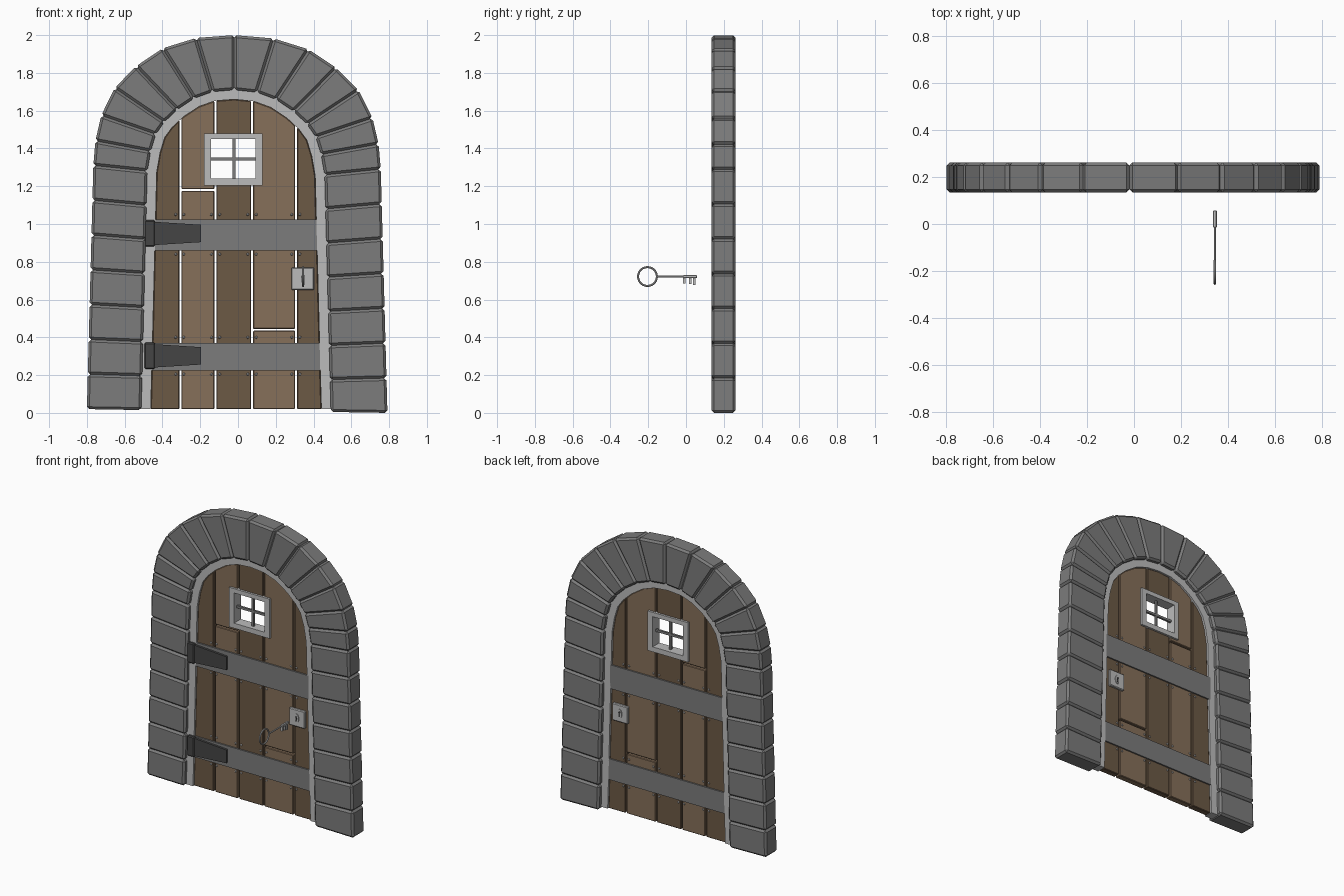
import bpy, bmesh, math
from mathutils import Vector, Matrix

if "Cube" in bpy.data.objects:
    bpy.data.objects.remove(bpy.data.objects["Cube"])


def material(name, r, g, b):
    m = bpy.data.materials.new(name)
    m.diffuse_color = (r, g, b, 1)
    m.use_nodes = True
    m.node_tree.nodes["Principled BSDF"].inputs["Base Color"].default_value = m.diffuse_color
    return m


STONE = material("stone", .2, .2, .2)
IRON = material("iron", .2, .2, .2)
DARK = material("dark_iron", .06, .06, .06)
PALE = material("pale_metal", .5, .5, .5)
WOOD = [material("wood_dark", .15, .1, .06), material("wood_light", .24, .16, .1)]


def finish(name, bm, mat, bevel=0):
    bmesh.ops.recalc_face_normals(bm, faces=bm.faces)
    me = bpy.data.meshes.new(name)
    bm.to_mesh(me)
    bm.free()
    ob = bpy.data.objects.new(name, me)
    bpy.context.collection.objects.link(ob)
    me.materials.append(mat)
    if bevel:
        md = ob.modifiers.new("bevel", 'BEVEL')
        md.width, md.segments = bevel, 1
        md.limit_method, md.angle_limit = 'ANGLE', math.radians(35)
    return ob


def prism(name, polys, y0, y1, mat, bevel=0):
    """Extrude touching (x, z) polygons from y0 to y1 as one closed solid."""
    bm, verts, edges = bmesh.new(), {}, {}

    def v(p, y):
        k = (round(p[0], 5), y, round(p[1], 5))
        if k not in verts:
            verts[k] = bm.verts.new(k)
        return verts[k]
    for poly in polys:
        bm.faces.new([v(p, y0) for p in poly])
        bm.faces.new([v(p, y1) for p in reversed(poly)])
        for a, b in zip(poly, poly[1:] + poly[:1]):
            k = frozenset((v(a, y0), v(b, y0)))
            edges.setdefault(k, []).append((a, b))
    for used in edges.values():
        if len(used) == 1:
            a, b = used[0]
            bm.faces.new([v(b, y0), v(a, y0), v(a, y1), v(b, y1)])
    return finish(name, bm, mat, bevel)


def rect(x0, x1, z0, z1):
    return [(x0, z0), (x1, z0), (x1, z1), (x0, z1)]


def box(name, x0, x1, y0, y1, z0, z1, mat, bevel=0):
    return prism(name, [rect(x0, x1, z0, z1)], y0, y1, mat, bevel)


def band(a, b, closed=False):
    n = len(a)
    return [[a[i], a[(i + 1) % n], b[(i + 1) % n], b[i]] for i in range(n if closed else n - 1)]


def clip(poly, axis, sign, val):
    """Keep the part of a polygon where sign * (coord - val) >= 0."""
    out = []
    for a, b in zip(poly, poly[1:] + poly[:1]):
        da, db = sign * (a[axis] - val), sign * (b[axis] - val)
        if da >= 0:
            out.append(a)
        if da * db < 0:
            t = da / (da - db)
            out.append((a[0] + t * (b[0] - a[0]), a[1] + t * (b[1] - a[1])))
    return out


# Arch joints from crown to spring line: outer (dx, z), inner (dx, z)
joints = [(0, 2.0, 0, 1.71), (.201, 1.985, .115, 1.70), (.379, 1.93, .212, 1.665),
          (.52, 1.835, .302, 1.605), (.633, 1.72, .37, 1.54), (.704, 1.575, .415, 1.475),
          (.735, 1.44, .442, 1.385), (.746, 1.31, .46, 1.28)]
foot = (.78, .02, .492, .015)
for i in range(1, 8):
    t = i / 7
    joints.append(tuple(p + (q - p) * t for p, q in zip(joints[7], foot)))


def side(s):
    pts = []
    for i, (ox, oz, ix, iz) in enumerate(joints):
        k, drop = (1.04, .02 * min(i / 7, 1)) if s > 0 else (1, 0)
        pts.append(((s * ox * k - .02, oz - drop), (s * ix * k - .02, max(iz - drop, .005))))
    return pts


ring = side(-1)[::-1] + side(1)[1:]

# Stone blocks
for (o0, i0), (o1, i1) in zip(ring, ring[1:]):
    prism("arch_stone", [[o0, o1, i1, i0]], .135, .262, STONE, .013)


def inset(d):
    pts = []
    for o, i in ring:
        o, i = Vector(o), Vector(i)
        pts.append(tuple(i + (i - o).normalized() * d))
    pts[0], pts[-1] = (pts[0][0], .02), (pts[-1][0], .02)
    return pts


# Pale door frame inside the arch
prism("door_frame", band(inset(-.012), inset(.05)), .165, .23, PALE)

# Window opening cutter
cutter = box("window_cutter", -.15, .097, 0, .4, 1.232, 1.457, PALE)
cutter.hide_render = True
cutter.hide_viewport = True
cutter.display_type = 'WIRE'

# Planks, two of them split across
outline = inset(.05)
for x0, x1, tone, split in [(-1, -.31, 0, 0), (-.30, -.125, 1, 1.18), (-.115, .07, 0, 0),
                            (.08, .302, 1, .44), (.313, 1, 0, 0)]:
    spans = [(0, split - .005), (split + .005, 3)] if split else [(0, 3)]
    for z0, z1 in spans:
        p = outline
        for axis, sign, val in ((0, 1, x0), (0, -1, x1), (1, 1, z0), (1, -1, z1)):
            p = clip(p, axis, sign, val)
        plank = prism("door_plank", [p], .175, .22, WOOD[tone], .004)
        if x0 > -.9 and x1 < .9 and z1 > 1.3:
            md = plank.modifiers.new("window", 'BOOLEAN')
            md.operation, md.object, md.solver = 'DIFFERENCE', cutter, 'EXACT'

# Window frame and bars
prism("window_frame", band(rect(-.18, .13, 1.205, 1.48), rect(-.143, .092, 1.24, 1.45), True),
      .16, .235, PALE)
box("window_bar_upright", -.028, -.012, .19, .205, 1.23, 1.46, IRON)
box("window_bar_cross", -.15, .10, .19, .205, 1.335, 1.351, IRON)

# Straps on both faces
for y0, y1 in ((.165, .178), (.217, .23)):
    box("upper_strap", -.455, .425, y0, y1, .86, 1.025, IRON)
    box("lower_strap", -.46, .442, y0, y1, .225, .37, IRON)

# Hinges on the front
for z in (.95, .302):
    box("hinge_knuckle", -.495, -.44, .145, .172, z - .07, z + .07, DARK, .006)
    prism("hinge_leaf", [[(-.45, z - .062), (-.195, z - .046), (-.195, z + .046), (-.45, z + .062)]],
          .15, .168, DARK)

# Nails beside every plank gap on both faces
bm = bmesh.new()
for z in (1.05, .84, .40, .205):
    for x in (-.33, -.287, -.14, -.097, .052, .097, .285, .328):
        for y in (.175, .22):
            bmesh.ops.create_icosphere(bm, subdivisions=1, radius=.008,
                                       matrix=Matrix.Translation((x, y, z)))
finish("nails", bm, PALE)


def circle(x, z, rx, rz, n=16):
    return [(x + rx * math.cos(2 * math.pi * i / n), z + rz * math.sin(2 * math.pi * i / n))
            for i in range(n)]


# Lock plates with escutcheon and keyhole
LX, LZ = .342, .71
for y, s in ((.178, -1), (.217, 1)):
    box("lock_plate", LX - .06, LX + .06, *sorted((y, y + s * .022)), LZ - .06, LZ + .06, PALE, .005)
    prism("lock_escutcheon", [circle(LX, LZ, .018, .032)], *sorted((y, y + s * .027)), PALE)
    prism("keyhole", [circle(LX, LZ + .01, .008, .008, 10)], *sorted((y, y + s * .029)), DARK)
    prism("keyhole_slot", [[(LX - .004, LZ + .008), (LX + .004, LZ + .008),
                            (LX + .007, LZ - .02), (LX - .007, LZ - .02)]],
          *sorted((y, y + s * .0285)), DARK)

# Key floating in front of the lock
KX, KZ = .345, .722
bpy.ops.mesh.primitive_torus_add(location=(KX, -.204, KZ), rotation=(0, math.pi / 2, 0),
                                 major_radius=.05, minor_radius=.0055,
                                 major_segments=24, minor_segments=8)
bow = bpy.context.object
bow.name = "key_bow"
bow.data.materials.append(PALE)
bpy.ops.object.shade_smooth_by_angle()
bpy.ops.mesh.primitive_cylinder_add(vertices=10, radius=.005, depth=.2,
                                    location=(KX, -.05, KZ), rotation=(math.pi / 2, 0, 0))
shaft = bpy.context.object
shaft.name = "key_shaft"
shaft.data.materials.append(PALE)
box("key_tip", KX - .008, KX + .008, -.015, .058, KZ - .009, KZ + .008, PALE, .003)
for y0, y1, drop in ((-.015, -.002, .036), (.015, .028, .04), (.038, .05, .045)):
    box("key_tooth", KX - .006, KX + .006, y0, y1, KZ - drop, KZ, PALE)
